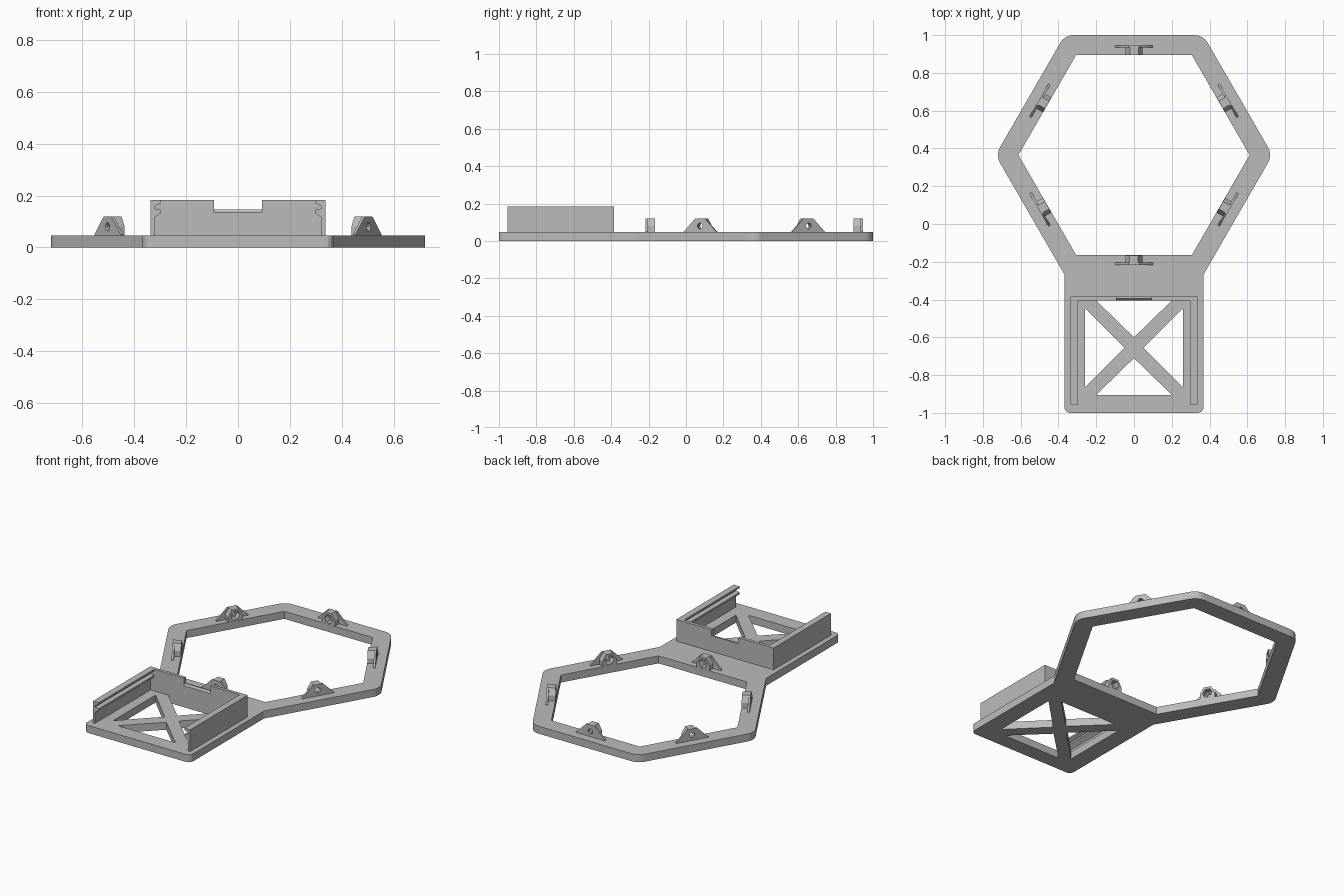
import bpy, bmesh
from math import radians, cos, sin, pi, sqrt
from mathutils import Matrix, Vector

if "Cube" in bpy.data.objects:
    bpy.data.objects.remove(bpy.data.objects["Cube"], do_unlink=True)

grey = bpy.data.materials.new("plain grey")
grey.use_nodes = True
colour = (0.5, 0.5, 0.5, 1)
grey.diffuse_color = colour
for node in grey.node_tree.nodes:
    if node.type == 'BSDF_PRINCIPLED':
        node.inputs["Base Color"].default_value = colour

BASE = 0.047          # base thickness
RING_Y = 0.365        # ring centre
OUTER, INNER = 0.635, 0.53   # ring apothems
HOLE_Z = 0.08


def slab(name, loops, depth, matrix=Matrix()):
    """Extrude an outline (first loop) with holes (other loops) along local +z."""
    curve = bpy.data.curves.new(name, 'CURVE')
    curve.dimensions = '2D'
    curve.fill_mode = 'BOTH'
    curve.extrude = depth / 2
    for loop in loops:
        spline = curve.splines.new('POLY')
        spline.points.add(len(loop) - 1)
        for point, (x, y) in zip(spline.points, loop):
            point.co = (x, y, 0, 1)
        spline.use_cyclic_u = True
    helper = bpy.data.objects.new(name + " outline", curve)
    mesh = bpy.data.meshes.new_from_object(helper)
    bpy.data.objects.remove(helper)
    mesh.name = name
    bm = bmesh.new()
    bm.from_mesh(mesh)
    bmesh.ops.remove_doubles(bm, verts=bm.verts, dist=0.0001)
    bmesh.ops.recalc_face_normals(bm, faces=bm.faces)
    bmesh.ops.translate(bm, verts=bm.verts, vec=(0, 0, depth / 2))
    bm.to_mesh(mesh)
    bm.free()
    mesh.materials.clear()
    mesh.materials.append(grey)
    mesh.shade_flat()
    obj = bpy.data.objects.new(name, mesh)
    obj.matrix_world = matrix
    bpy.context.collection.objects.link(obj)
    return obj


def ngon(sides, radius, cx=0, cy=0):
    return [(cx + radius * cos(2 * pi * i / sides), cy + radius * sin(2 * pi * i / sides))
            for i in range(sides)]


def mirrored(half):
    """Close a right-hand half outline with its mirror image."""
    return half + [(-x, y) for x, y in reversed(half)]


def rounded(corners, steps=4):
    """Replace each (x, y, radius) corner with an arc."""
    out = []
    for i, (x, y, r) in enumerate(corners):
        p = Vector((x, y))
        if r == 0:
            out.append((x, y))
            continue
        a = (Vector(corners[i - 1][:2]) - p).normalized()
        b = (Vector(corners[(i + 1) % len(corners)][:2]) - p).normalized()
        half = a.angle(b) / 2
        centre = p + (a + b).normalized() * (r / sin(half))
        tangent = r * cos(half) / sin(half)
        start, end = p + a * tangent - centre, p + b * tangent - centre
        for s in range(steps + 1):
            v = start.lerp(end, s / steps).normalized() * r
            out.append(tuple(centre + v))
    return out


# Base: hexagonal ring joined to a rectangular tray with a cross brace
R = OUTER * 2 / sqrt(3)
half = [(0.368, -1, 0.03), (0.368, RING_Y - (R - 0.368) * sqrt(3), 0),
        (R, RING_Y, 0.08), (R / 2, RING_Y + OUTER, 0.08)]
corners = half + [(-x, y, r) for x, y, r in reversed(half)]
ring_hole = ngon(6, INNER * 2 / sqrt(3), 0, RING_Y)
mid = -0.655
side_hole = [(0.26, mid - 0.21), (0.26, mid + 0.21), (0.05, mid)]
windows = [
    side_hole,
    [(-x, y) for x, y in side_hole],
    [(-0.2, -0.905), (0.2, -0.905), (0, mid - 0.055)],
    [(-0.2, -0.405), (0.2, -0.405), (0, mid + 0.055)],
]
slab("base_plate", [rounded(corners), ring_hole] + windows, BASE)

# Grooved side rails
upright = Matrix.Rotation(radians(90), 4, 'X')
rail = [(0.337, 0.04), (0.337, 0.183), (0.297, 0.183), (0.297, 0.172), (0.322, 0.158),
        (0.322, 0.15), (0.297, 0.145), (0.297, 0.133), (0.322, 0.115), (0.322, 0.04)]
for side, name in ((1, "left_rail"), (-1, "right_rail")):
    slab(name, [[(x * side, z) for x, z in rail]], 0.55,
         Matrix.Translation((0, -0.405, 0)) @ upright)

# Back wall with a notch and its sloped sill
wall = [(0.337, 0.04), (0.337, 0.183), (0.092, 0.183), (0.092, 0.135)]
slab("back_wall", [mirrored(wall)], 0.02, Matrix.Translation((0, -0.385, 0)) @ upright)
along_x = Matrix(((0, 0, 1), (1, 0, 0), (0, 1, 0))).to_4x4()
slab("notch_sill", [[(-0.405, 0.134), (-0.385, 0.134), (-0.385, 0.146), (-0.395, 0.146)]],
     0.184, Matrix.Translation((-0.092, 0, 0)) @ along_x)

# Six ring mounts: a drilled ear plate and a nut housing on each side of the ring
ear = mirrored([(0.1, 0.04), (0.1, 0.05), (0.03, 0.119)])
housing = mirrored([(0.045, 0.04), (0.045, HOLE_Z), (0.0225, 0.119)])
for i in range(6):
    turn = Matrix.Translation((0, RING_Y, 0)) @ Matrix.Rotation(radians(60 * i), 4, 'Z')
    slab(f"mount_ear_{i + 1}", [ear, ngon(20, 0.016, 0, HOLE_Z)], 0.012,
         turn @ Matrix.Translation((0, 0.581, 0)) @ upright)
    slab(f"nut_housing_{i + 1}", [housing, ngon(6, 0.029, 0, HOLE_Z)], INNER and 0.039,
         turn @ Matrix.Translation((0, INNER + 0.04, 0)) @ upright)
